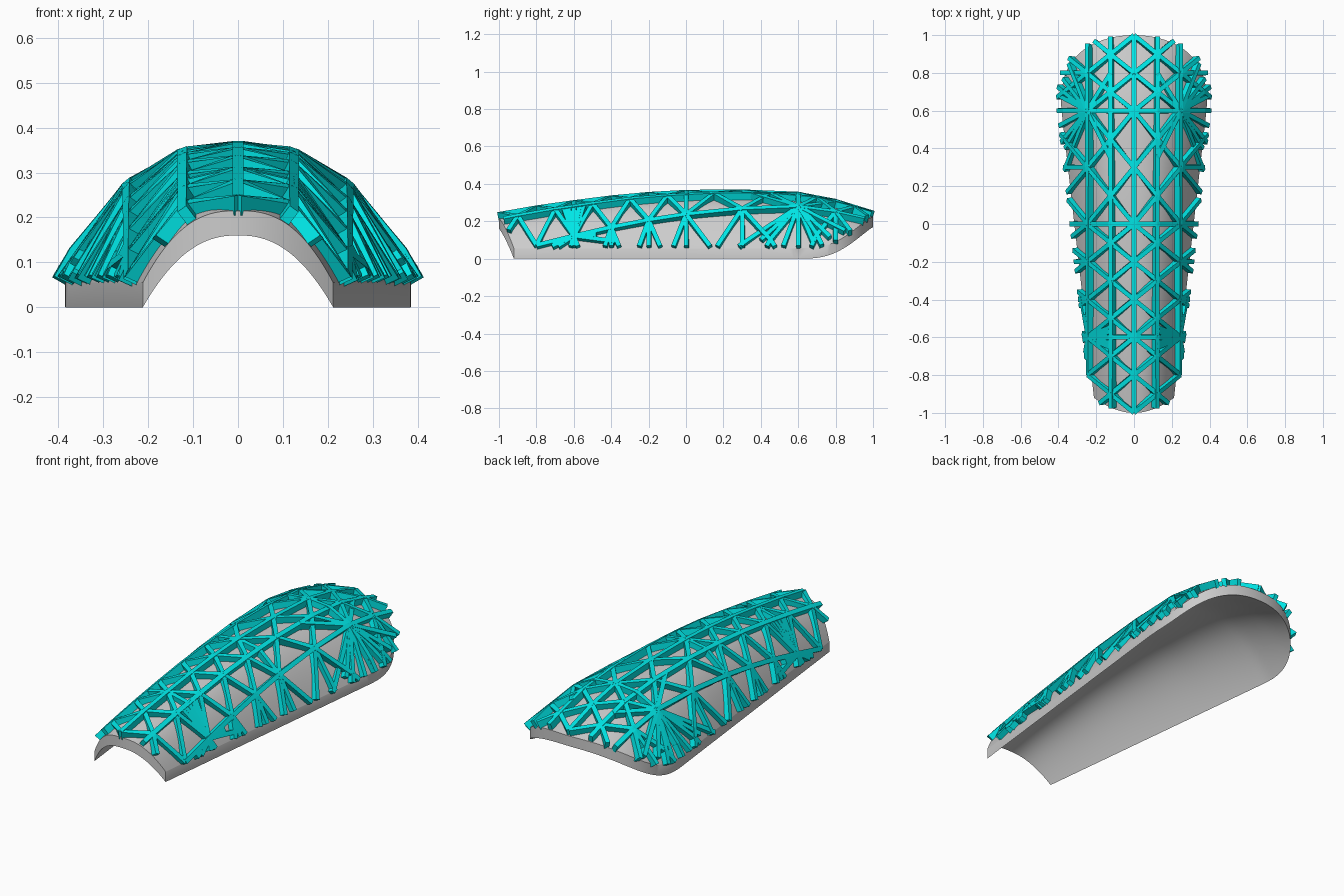
import bpy, bmesh, math
from mathutils import Vector

if "Cube" in bpy.data.objects:
    bpy.data.objects.remove(bpy.data.objects["Cube"])

CREST = [(-1, .25), (-.8, .285), (-.6, .313), (-.3, .349), (0, .368),
         (.2, .372), (.6, .358), (.8, .32), (1, .258)]


def crest(y):
    # smooth height of the centre line of the lattice
    y = max(-1, min(1, y))
    for i in range(len(CREST) - 1):
        (a, za), (b, zb) = CREST[i], CREST[i + 1]
        if y <= b:
            def slope(k):
                lo, hi = CREST[max(k - 1, 0)], CREST[min(k + 1, len(CREST) - 1)]
                return (hi[1] - lo[1]) / (hi[0] - lo[0])
            d, t = b - a, (y - a) / (b - a)
            return (za * (1 + 2 * t) * (1 - t) ** 2 + zb * t * t * (3 - 2 * t)
                    + d * slope(i) * t * (1 - t) ** 2 - d * slope(i + 1) * t * t * (1 - t))


def half_width(y):
    return .212 + .174 * (min(y, .62) + .92) / 1.54


def y_range(u):
    return -1 + .08 * u * u, .6 + .4 * max(0, 1 - u * u) ** (1 / 3)


def new_object(name, bm):
    bmesh.ops.recalc_face_normals(bm, faces=bm.faces)
    me = bpy.data.meshes.new(name)
    bm.to_mesh(me)
    bm.free()
    ob = bpy.data.objects.new(name, me)
    bpy.context.collection.objects.link(ob)
    return ob


# Tapered arched shell: outer skin, inner skin and rim
def build_shell(nu=64, nv=60):
    bm = bmesh.new()
    outer, inner = [], []
    for i in range(nu + 1):
        u = math.sin(math.pi * (i / nu - .5))
        y0, y1 = y_range(u)
        ro, ri = [], []
        for j in range(nv + 1):
            y = y0 + (y1 - y0) * j / nv
            x, h = u * half_width(y), crest(y) - .09
            ro.append(bm.verts.new((x, y, .055 + h * (1 - abs(u) ** 2.5))))
            ri.append(bm.verts.new((x, y, h * (1 - abs(u) ** 2.3))))
        outer.append(ro)
        inner.append(ri)
    for i in range(nu):
        for j in range(nv):
            for g in (outer, inner):
                bm.faces.new((g[i][j], g[i + 1][j], g[i + 1][j + 1], g[i][j + 1]))
        for j in (0, nv):
            bm.faces.new((outer[i][j], outer[i + 1][j], inner[i + 1][j], inner[i][j]))
    for j in range(nv):
        for i in (0, nu):
            bm.faces.new((outer[i][j], outer[i][j + 1], inner[i][j + 1], inner[i][j]))
    ob = new_object("shell", bm)
    bpy.context.view_layer.objects.active = ob
    ob.select_set(True)
    bpy.ops.object.shade_smooth_by_angle(angle=math.radians(35))
    ob.select_set(False)


# Lattice top surface, its normal, and its plan outline
def lattice_point(x, y):
    u = min(1, abs(x) / (half_width(y) + .026))
    return Vector((x, y, .07 + (crest(y) - .07) * (1 - u ** 2.7)))


def lattice_normal(x, y):
    e = .01
    w = half_width(y) + .015
    x = max(-w, min(w, x))
    y = max(-.98, min(.98, y))
    dx = lattice_point(x + e, y) - lattice_point(x - e, y)
    dy = lattice_point(x, y + e) - lattice_point(x, y - e)
    return dx.cross(dy).normalized()


def inside(p):
    u = abs(p.x) / (half_width(p.y) + .026)
    if u > 1:
        return False
    y0, y1 = y_range(u)
    return y0 - 1e-4 <= p.y <= y1 + .02 * u + 1e-4


def clip(a, b):
    # pull b back along a-b until it lies inside the outline
    if inside(b):
        return b
    lo, hi = 0, 1
    for _ in range(20):
        m = (lo + hi) / 2
        if inside(a.lerp(b, m)):
            lo = m
        else:
            hi = m
    return a.lerp(b, lo)


WIDTH, DEPTH = .024, .045


def add_bar(bm, a, b):
    a, b = Vector(a), Vector(b)
    if not inside(a):
        a, b = b, a
    if not inside(a):
        return
    b = clip(a, b)
    if (b - a).length < .015:
        return
    pa, pb = lattice_point(*a), lattice_point(*b)
    rings = []
    for p in (pa, pb):
        n = lattice_normal(p.x, p.y)
        side = (pb - pa).cross(n).normalized() * WIDTH / 2
        rings.append([bm.verts.new(q) for q in
                      (p - side, p + side, p + side - n * DEPTH, p - side - n * DEPTH)])
    r, s = rings
    bm.faces.new(r)
    bm.faces.new(s)
    for k in range(4):
        bm.faces.new((r[k], r[k - 1], s[k - 1], s[k]))


# Triangulated lattice: columns, diagonals, cross bars and hub fans
def build_lattice():
    even = [-1, -.8, -.6, -.4, -.2, 0, .3, .6, .8, 1]
    odd = [(a + b) / 2 for a, b in zip(even, even[1:])]
    cols = [0, .125, .25, .375, .5]
    bars = []
    for c, x in enumerate(cols[:3]):
        ys = even if c % 2 == 0 else [-1] + odd + [1]
        bars += [((x, a), (x, b)) for a, b in zip(ys, ys[1:])]
    for c in range(4):
        xe, xo = (cols[c], cols[c + 1]) if c % 2 == 0 else (cols[c + 1], cols[c])
        for k, y in enumerate(odd):
            bars += [((xo, y), (xe, even[k])), ((xo, y), (xe, even[k + 1]))]
    for y in (-.6, 0, .6):
        bars += [((a, y), (b, y)) for a, b in zip(cols, cols[1:])]
    for y in even:
        bars.append(((.25, y), (.45, y)))
    for dx, dy in ((.15, .08), (.15, -.08), (.13, .17), (.12, -.2), (.125, -.32),
                   (.1, .25), (-.125, .2), (-.125, -.25)):
        bars.append(((.25, .6), (.25 + dx, .6 + dy)))
    for dy in (-.22, -.12, .12, .22):
        bars.append(((.25, -.6), (.25 + dy * dy * .8, -.6 + dy)))
        bars.append(((.125, -.6 + dy / 4), (.25, -.6)))
    bm = bmesh.new()
    for a, b in bars:
        add_bar(bm, a, b)
        if a[0] or b[0]:
            add_bar(bm, (-a[0], a[1]), (-b[0], b[1]))
    ob = new_object("lattice", bm)
    mat = bpy.data.materials.new("cyan")
    mat.diffuse_color = (0, .8, .8, 1)
    mat.use_nodes = True
    mat.node_tree.nodes["Principled BSDF"].inputs["Base Color"].default_value = mat.diffuse_color
    ob.data.materials.append(mat)


# Vector arguments are plan points, so accept (x, y) pairs
build_shell()
build_lattice()
